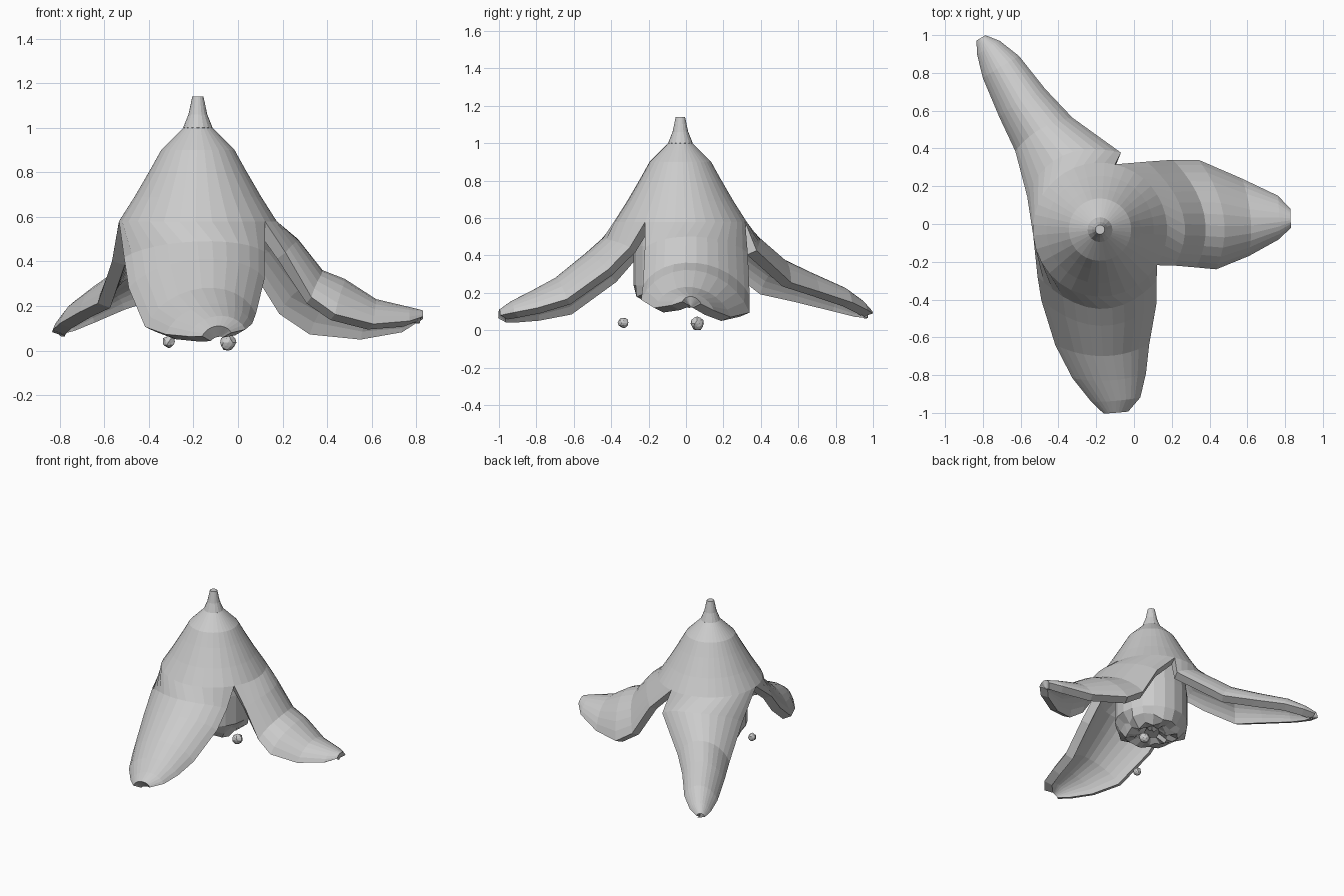
import bpy, bmesh, math, random
from mathutils import Vector

if "Cube" in bpy.data.objects:
    bpy.data.objects.remove(bpy.data.objects["Cube"])

random.seed(4)
CX, CY = -0.18, -0.03      # fruit axis
COLS = 12                  # columns per peel flap


def make_object(name, bm):
    bmesh.ops.recalc_face_normals(bm, faces=bm.faces)
    me = bpy.data.meshes.new(name)
    bm.to_mesh(me)
    bm.free()
    ob = bpy.data.objects.new(name, me)
    bpy.context.collection.objects.link(ob)
    return ob


def bridge(bm, a, b, closed=True):
    n = len(a)
    for i in range(n if closed else n - 1):
        j = (i + 1) % n
        bm.faces.new((a[i], a[j], b[j], b[i]))


def lathe(bm, profile, angles, rough_from=99):
    """Stack rings of (radius, height); later rings can be roughened."""
    rings = []
    for i, (r, z) in enumerate(profile):
        j = 0.13 if i >= rough_from else 0
        row = []
        for a in angles:
            rr = r * (1 + random.uniform(-j, j))
            row.append(bm.verts.new((CX + rr * math.cos(a), CY + rr * math.sin(a),
                                     z + random.uniform(-j, j) * 0.2)))
        rings.append(row)
    for a, b in zip(rings, rings[1:]):
        bridge(bm, a, b)
    return rings


def solid_lathe(name, profile, sides, rough_from=99):
    bm = bmesh.new()
    angles = [2 * math.pi * k / sides for k in range(sides)]
    rings = lathe(bm, profile, angles, rough_from)
    bm.faces.new(rings[0])
    bm.faces.new(rings[-1])
    return make_object(name, bm)


def flap_row(direction, tilt, depth, d, right, left, z):
    """Arched section: edges lag behind the ridge and hang below it."""
    a = math.radians(direction)
    along = Vector((math.cos(a), math.sin(a), 0))
    side = Vector((-math.sin(a), math.cos(a), 0))
    half, mid = (left - right) / 2, (left + right) / 2
    lag = 2.6 * max(0, 1.05 - d)
    grow = min(1, max(0.33, 3.4 * (d - 0.33)))
    drop = half * depth * grow
    amax, pts = math.radians(68), []
    for k in range(COLS + 1):
        t = amax * (2 * k / COLS - 1)
        lat = mid + half * math.sin(t) / math.sin(amax)
        sag = (1 - math.cos(t)) / (1 - math.cos(amax))
        pts.append(Vector((CX, CY, z - drop * sag + tilt * grow * (lat - mid)))
                   + along * (d - lag * lat * lat) + side * lat)
    return pts


# Flaps: seam angles, direction, tilt, depth, rows of (distance, right, left, ridge height)
flaps = [
    (-32, 77, 0, -.12, .66, [
        (.45, -.19, .36, .50), (.56, -.20, .37, .36), (.66, -.21, .37, .32),
        (.80, -.14, .27, .23), (.95, -.05, .18, .195), (1.01, .01, .11, .18)]),
    (77, 185, 121, -.12, .85, [
        (.44, -.305, .24, .50), (.62, -.18, .17, .38), (.80, -.135, .15, .31),
        (1.01, -.106, .118, .23), (1.13, -.06, .08, .16), (1.195, -.01, .045, .11)]),
    (185, 328, -85.3, .12, .58, [
        (.42, -.35, .277, .49), (.51, -.34, .267, .41), (.67, -.286, .21, .28),
        (.80, -.21, .18, .21), (.91, -.12, .14, .155), (.973, -.06, .07, .11)]),
]

# Peel: shared crown of rings, split into three flaps
bm = bmesh.new()
angles = []
for a0, a1, *_ in flaps:
    angles += [math.radians(a0 + (a1 - a0) * k / COLS) for k in range(COLS)]
crown = [(.065, 1.0), (.11, .955), (.165, .90), (.215, .81), (.285, .69), (.355, .58)]
hem = lathe(bm, crown, angles)[-1]
for f, (_, _, direction, tilt, depth, rows) in enumerate(flaps):
    prev = [hem[(f * COLS + k) % len(hem)] for k in range(COLS + 1)]
    for row in rows:
        cur = [bm.verts.new(p) for p in flap_row(direction, tilt, depth, *row)]
        bridge(bm, prev, cur, closed=False)
        prev = cur
peel = make_object("peel", bm)
if peel.data.polygons[0].normal.z < 0:
    peel.data.flip_normals()
mod = peel.modifiers.new("thickness", "SOLIDIFY")
mod.thickness = 0.06
mod.offset = -1

# Stem
solid_lathe("stem", [(.05, .96), (.066, 1.0), (.042, 1.06), (.025, 1.14)], 16)

# Fruit core with a rough bitten end
solid_lathe("fruit_core", [(.06, .90), (.16, .78), (.23, .62), (.25, .45), (.25, .24),
                           (.225, .175), (.17, .135), (.11, .15), (.05, .165)], 20, 5)

# Crumbs on the ground
for name, loc, r in [("crumb_small", (-.31, -.335, .04), .029),
                     ("crumb_large", (-.045, .06, .036), .038)]:
    bm = bmesh.new()
    bmesh.ops.create_icosphere(bm, subdivisions=2, radius=r)
    for v in bm.verts:
        v.co = v.co * random.uniform(.85, 1.05) + Vector(loc)
        v.co.z = max(v.co.z, 0)
    make_object(name, bm)
